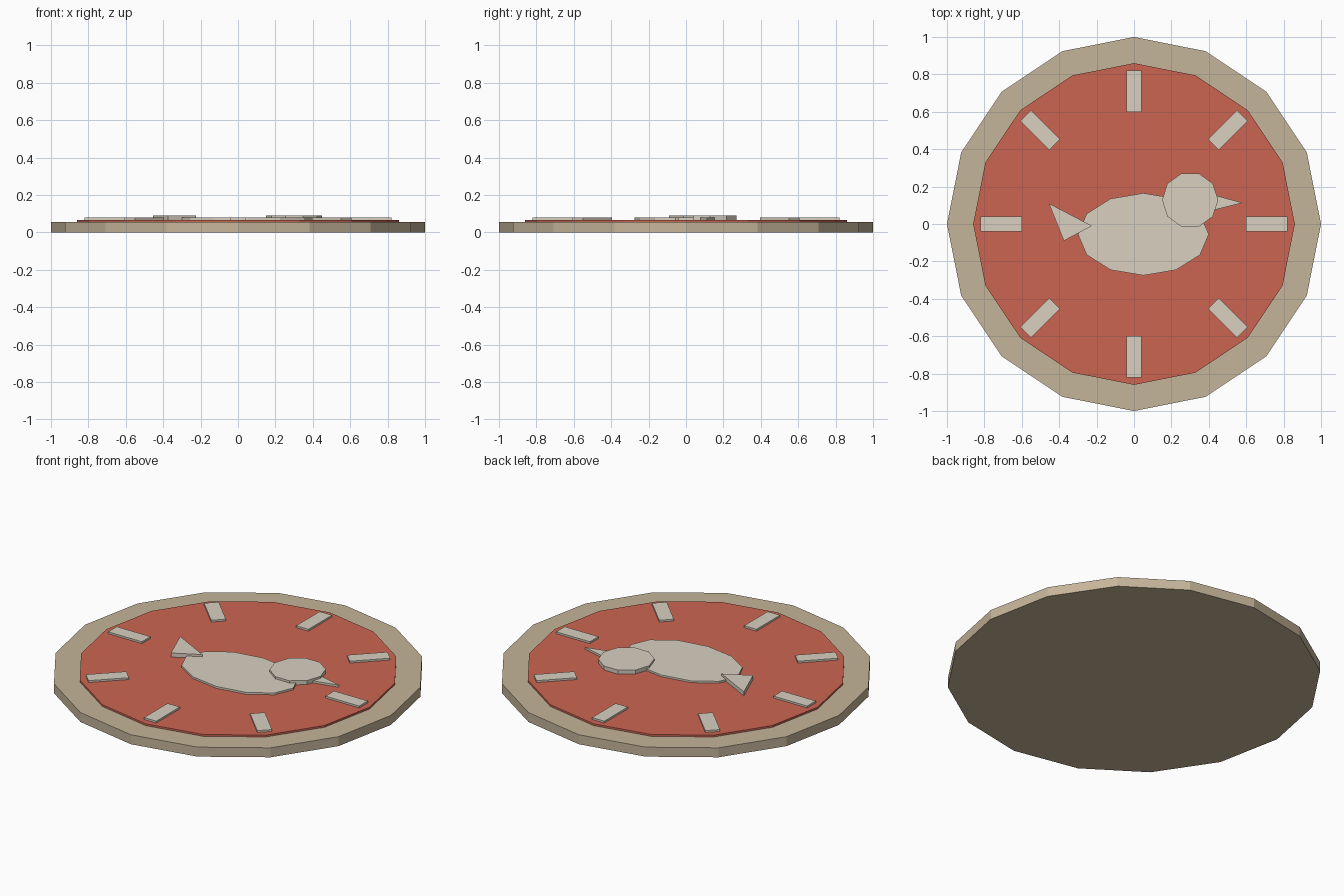
import bpy, bmesh
from math import sin, cos, pi

if "Cube" in bpy.data.objects:
    bpy.data.objects.remove(bpy.data.objects["Cube"])


def material(name, rgb):
    m = bpy.data.materials.new(name)
    m.diffuse_color = (*rgb, 1)
    m.use_nodes = True
    m.node_tree.nodes["Principled BSDF"].inputs["Base Color"].default_value = m.diffuse_color
    return m


TAN = material("tan", (0.56, 0.46, 0.32))
RED = material("red", (0.60, 0.13, 0.085))
CREAM = material("cream", (0.69, 0.63, 0.53))


def plate(name, outline, z0, z1, mat):
    """Flat plate: a counter-clockwise outline extruded from z0 to z1."""
    bm = bmesh.new()
    base = bm.faces.new([bm.verts.new((x, y, z0)) for x, y in outline])
    top = bmesh.ops.extrude_face_region(bm, geom=[base], use_keep_orig=True)
    verts = [g for g in top["geom"] if isinstance(g, bmesh.types.BMVert)]
    bmesh.ops.translate(bm, verts=verts, vec=(0, 0, z1 - z0))
    bmesh.ops.recalc_face_normals(bm, faces=bm.faces[:])
    mesh = bpy.data.meshes.new(name)
    bm.to_mesh(mesh)
    bm.free()
    mesh.materials.append(mat)
    ob = bpy.data.objects.new(name, mesh)
    bpy.context.collection.objects.link(ob)
    return ob


def oval(n, cx, cy, rx, ry):
    return [(cx + rx * cos(2 * pi * i / n), cy + ry * sin(2 * pi * i / n)) for i in range(n)]


# Base disc and raised coloured field
plate("rim_disc", oval(16, 0, 0, 1, 1), 0, 0.056, TAN)
plate("red_field", oval(16, 0, 0, 0.86, 0.86), 0.001, 0.067, RED)

# Eight radial marks
for i in range(8):
    mark = plate(f"radial_mark_{i + 1}",
                 [(0.6, -0.04), (0.82, -0.04), (0.82, 0.04), (0.6, 0.04)], 0.06, 0.078, CREAM)
    mark.rotation_euler.z = i * pi / 4

# Bird emblem
plate("bird_body", oval(12, 0.05, -0.055, 0.35, 0.22), 0.06, 0.078, CREAM)
plate("bird_head", oval(10, 0.30, 0.128, 0.15, 0.15), 0.06, 0.091, CREAM)
plate("bird_beak", [(0.40, 0.068), (0.58, 0.113), (0.40, 0.163)], 0.06, 0.079, CREAM)
plate("bird_tail", [(-0.455, 0.11), (-0.375, -0.09), (-0.225, -0.01)], 0.06, 0.091, CREAM)
